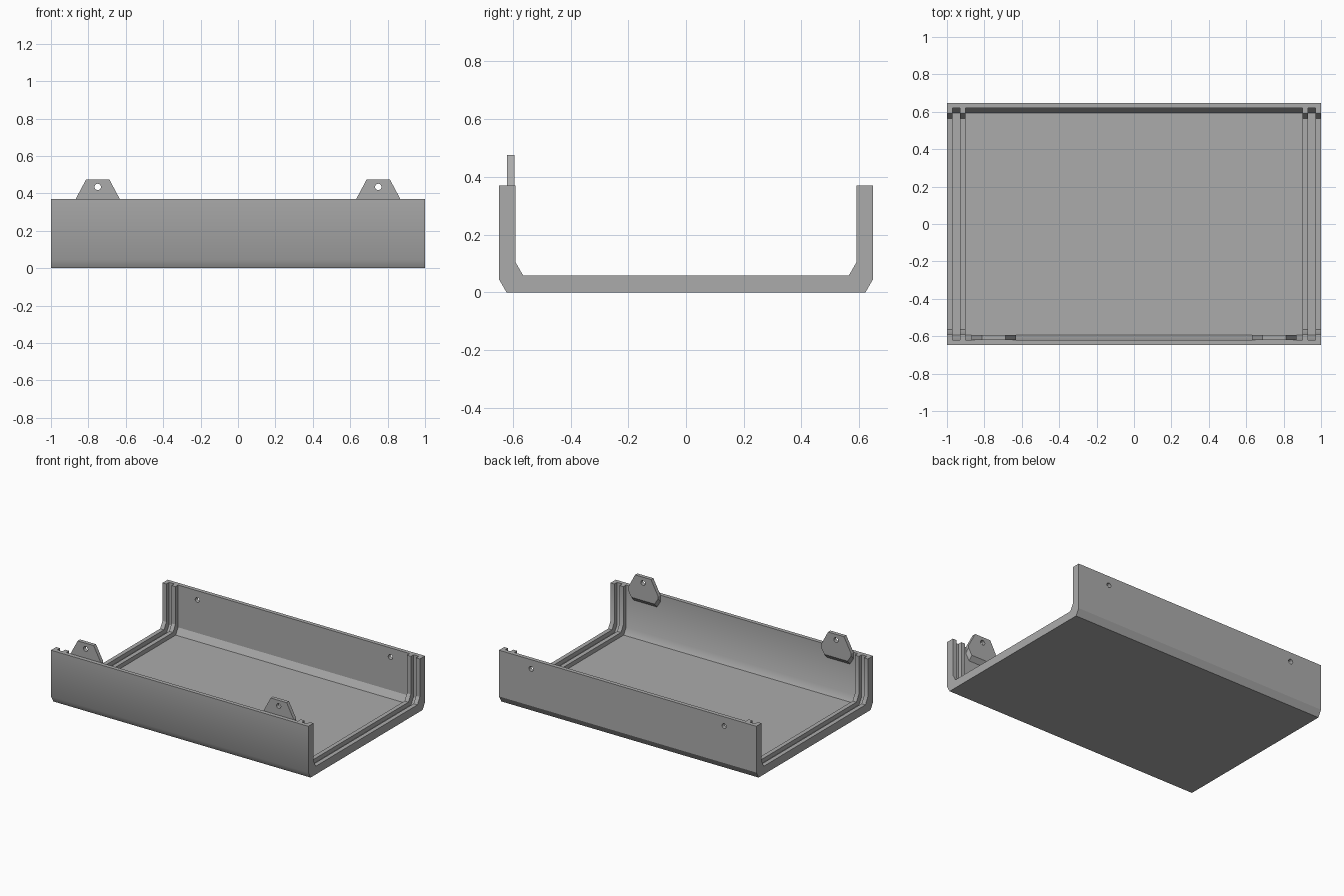
import bpy
import bmesh
import math
from mathutils import Matrix

cube = bpy.data.objects.get("Cube")
if cube:
    bpy.data.objects.remove(cube, do_unlink=True)

grey = bpy.data.materials.new("matte grey")
grey.use_nodes = True
grey.diffuse_color = (0.41, 0.41, 0.41, 1)
grey.node_tree.nodes["Principled BSDF"].inputs["Base Color"].default_value = grey.diffuse_color

RIM = 0.37
HOLE_X = 0.75


def make_object(name, bm):
    bmesh.ops.recalc_face_normals(bm, faces=bm.faces)
    mesh = bpy.data.meshes.new(name)
    bm.to_mesh(mesh)
    bm.free()
    mesh.materials.append(grey)
    obj = bpy.data.objects.new(name, mesh)
    bpy.context.collection.objects.link(obj)
    return obj


def drill(obj, x, y, z):
    """Cut a round screw hole along y."""
    bm = bmesh.new()
    place = Matrix.Translation((x, y, z)) @ Matrix.Rotation(math.pi / 2, 4, 'X')
    bmesh.ops.create_cone(bm, cap_ends=True, segments=20, radius1=0.017,
                          radius2=0.017, depth=0.2, matrix=place)
    cutter = make_object("hole_cutter", bm)
    cutter.hide_render = True
    mod = obj.modifiers.new("hole", 'BOOLEAN')
    mod.operation, mod.solver, mod.object = 'DIFFERENCE', 'EXACT', cutter
    bpy.context.view_layer.objects.active = obj
    bpy.ops.object.modifier_apply(modifier=mod.name)
    bpy.data.objects.remove(cutter, do_unlink=True)


def channel_profile(thick):
    """U-shaped section with chamfered corners, inside wall offset by thick."""
    wall = 0.648 - thick
    half = [(0.622, 0), (0.648, 0.045), (0.648, RIM), (0.62, RIM), (wall, RIM),
            (wall, thick + 0.045), (wall - 0.026, thick)]
    return half + [(-y, z) for y, z in reversed(half)]


# Tray: thin channel with two thick ribs and a groove at each open end
thin, rib = channel_profile(0.028), channel_profile(0.058)
stations = [(-1, rib), (-0.97, rib), (-0.97, thin), (-0.93, thin),
            (-0.93, rib), (-0.90, rib), (-0.90, thin)]
stations += [(-x, p) for x, p in reversed(stations)]
bm = bmesh.new()
rings = [[bm.verts.new((x, y, z)) for y, z in p] for x, p in stations]
for a, b in zip(rings, rings[1:]):
    for i in range(len(a)):
        j = (i + 1) % len(a)
        bm.faces.new((a[i], a[j], b[j], b[i]))
bm.faces.new(rings[0])
bm.faces.new(rings[-1])
bmesh.ops.remove_doubles(bm, verts=bm.verts, dist=0.0001)
tray = make_object("tray", bm)
for side in (-1, 1):
    drill(tray, side * HOLE_X, 0.65, 0.305)

# Smooth front corners, crisp back corners
bpy.ops.object.select_all(action='DESELECT')
tray.select_set(True)
bpy.context.view_layer.objects.active = tray
bpy.ops.object.shade_smooth_by_angle(angle=math.radians(35))
for poly in tray.data.polygons:
    if poly.center.y > 0.5 or abs(poly.normal.x) > 0.9:
        poly.use_smooth = False

# Screw tabs on the inside of the front wall, with a sloped lower edge
right_half = [(0.062, 0.475), (0.118, RIM), (0.118, 0.355), (0.09, 0.31)]
outline = right_half + [(-x, z) for x, z in reversed(right_half)]
for side, label in ((1, "left"), (-1, "right")):
    bm = bmesh.new()
    layers = []
    for y, drop in ((-0.62, 0.03), (-0.594, 0)):
        layers.append([bm.verts.new((side * HOLE_X + x, y, z - (drop if z < RIM else 0)))
                       for x, z in outline])
    outer, inner = layers
    bm.faces.new(outer)
    bm.faces.new(inner)
    for i in range(len(outer)):
        j = (i + 1) % len(outer)
        bm.faces.new((outer[i], outer[j], inner[j], inner[i]))
    tab = make_object(label + "_screw_tab", bm)
    drill(tab, side * HOLE_X, -0.607, 0.435)
